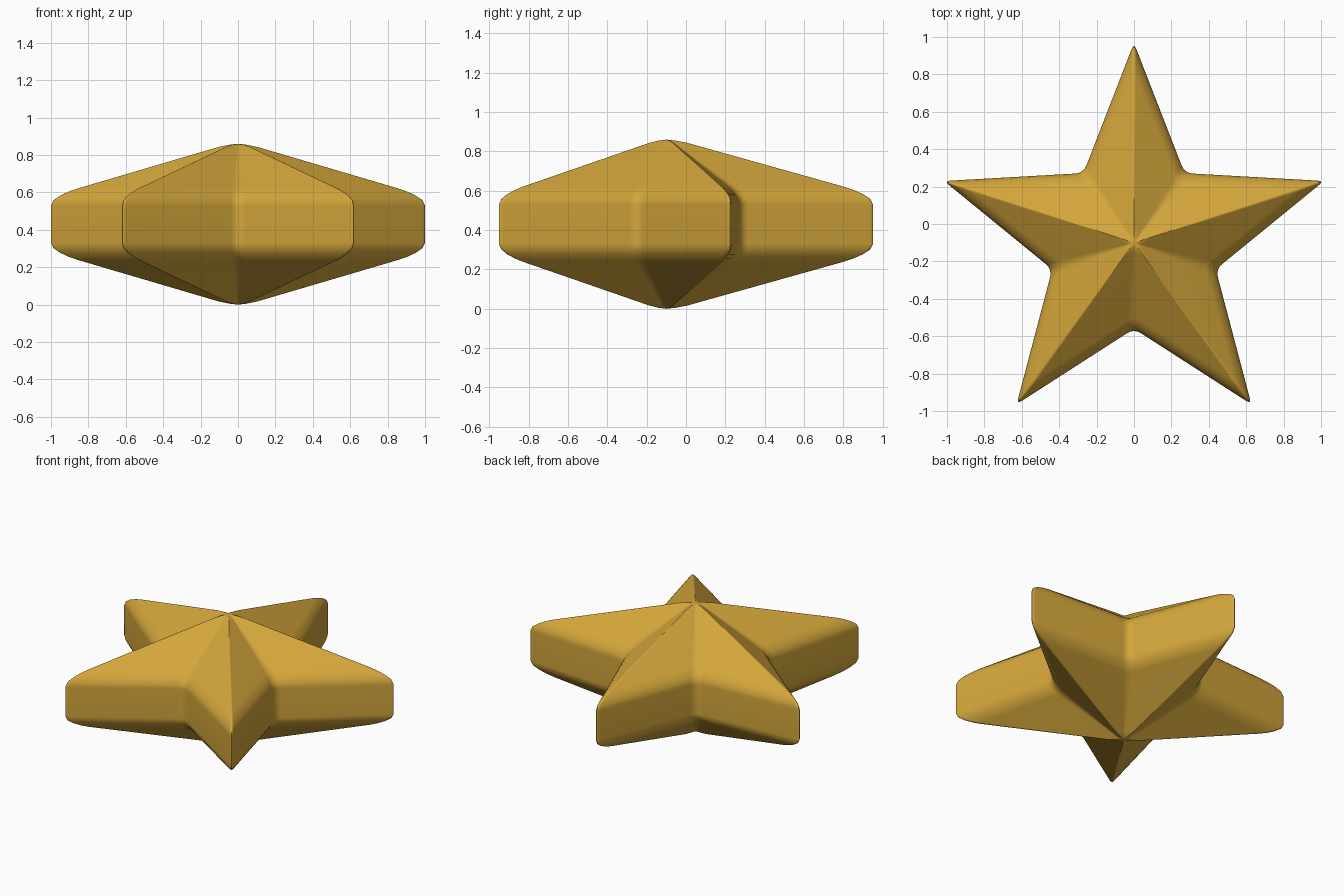
import bpy
import bmesh
import math
from mathutils import Vector

cube = bpy.data.objects.get("Cube")
if cube:
    bpy.data.objects.remove(cube, do_unlink=True)

# Overall proportions
POINTS = 5
TIP_RADIUS, NOTCH_RADIUS = 1.068, 0.46
CENTER_Y, MID_Z = -0.1, 0.43

# Gold material
gold = bpy.data.materials.new("gold")
gold.use_nodes = True
gold.diffuse_color = (0.66, 0.385, 0.044, 1)
gold.node_tree.nodes["Principled BSDF"].inputs["Base Color"].default_value = gold.diffuse_color


def polar(radius, angle):
    return Vector((radius * math.cos(angle), radius * math.sin(angle)))


def rounded_corner(before, corner, after, reach, steps):
    """Points of a small curve that replaces one corner of the outline."""
    a = corner + (before - corner).normalized() * reach
    b = corner + (after - corner).normalized() * reach
    for i in range(steps + 1):
        t = i / steps
        yield a * (1 - t) ** 2 + corner * 2 * t * (1 - t) + b * t ** 2


# Star outline with slim tips and softened notches
corners = [polar(NOTCH_RADIUS if i % 2 else TIP_RADIUS, math.pi / 2 + i * math.pi / POINTS)
           for i in range(2 * POINTS)]
outline = []
for i, corner in enumerate(corners):
    reach = 0.045 if i % 2 else 0.035
    outline += rounded_corner(corners[i - 1], corner, corners[(i + 1) % len(corners)], reach, 4)

# Half profile: outline scale and height above the middle, from rim to peak
half = [(1, 0.1), (0.985, 0.129), (0.95, 0.153), (0.905, 0.174), (0.86, 0.19),
        (0.1, 0.414), (0.045, 0.425)]
PEAK = 0.43
profile = [(s, -h) for s, h in reversed(half)] + half

# Loft the scaled outlines and close them with a peak on each side
bm = bmesh.new()
rings = [[bm.verts.new((p.x * s, p.y * s + CENTER_Y, MID_Z + h)) for p in outline]
         for s, h in profile]
count = len(outline)
bottom = bm.verts.new((0, CENTER_Y, MID_Z - PEAK))
top = bm.verts.new((0, CENTER_Y, MID_Z + PEAK))
for i in range(count):
    j = (i + 1) % count
    for low, high in zip(rings, rings[1:]):
        bm.faces.new((low[i], low[j], high[j], high[i]))
    bm.faces.new((bottom, rings[0][j], rings[0][i]))
    bm.faces.new((top, rings[-1][i], rings[-1][j]))
bmesh.ops.recalc_face_normals(bm, faces=bm.faces)

mesh = bpy.data.meshes.new("star")
bm.to_mesh(mesh)
bm.free()
mesh.materials.append(gold)
star = bpy.data.objects.new("star", mesh)
bpy.context.collection.objects.link(star)

# Smooth shading that keeps the broad facets flat
bpy.ops.object.select_all(action="DESELECT")
star.select_set(True)
bpy.context.view_layer.objects.active = star
bpy.ops.object.shade_smooth_by_angle(angle=math.radians(40))
weighted = star.modifiers.new("facet_normals", "WEIGHTED_NORMAL")
weighted.keep_sharp = True
